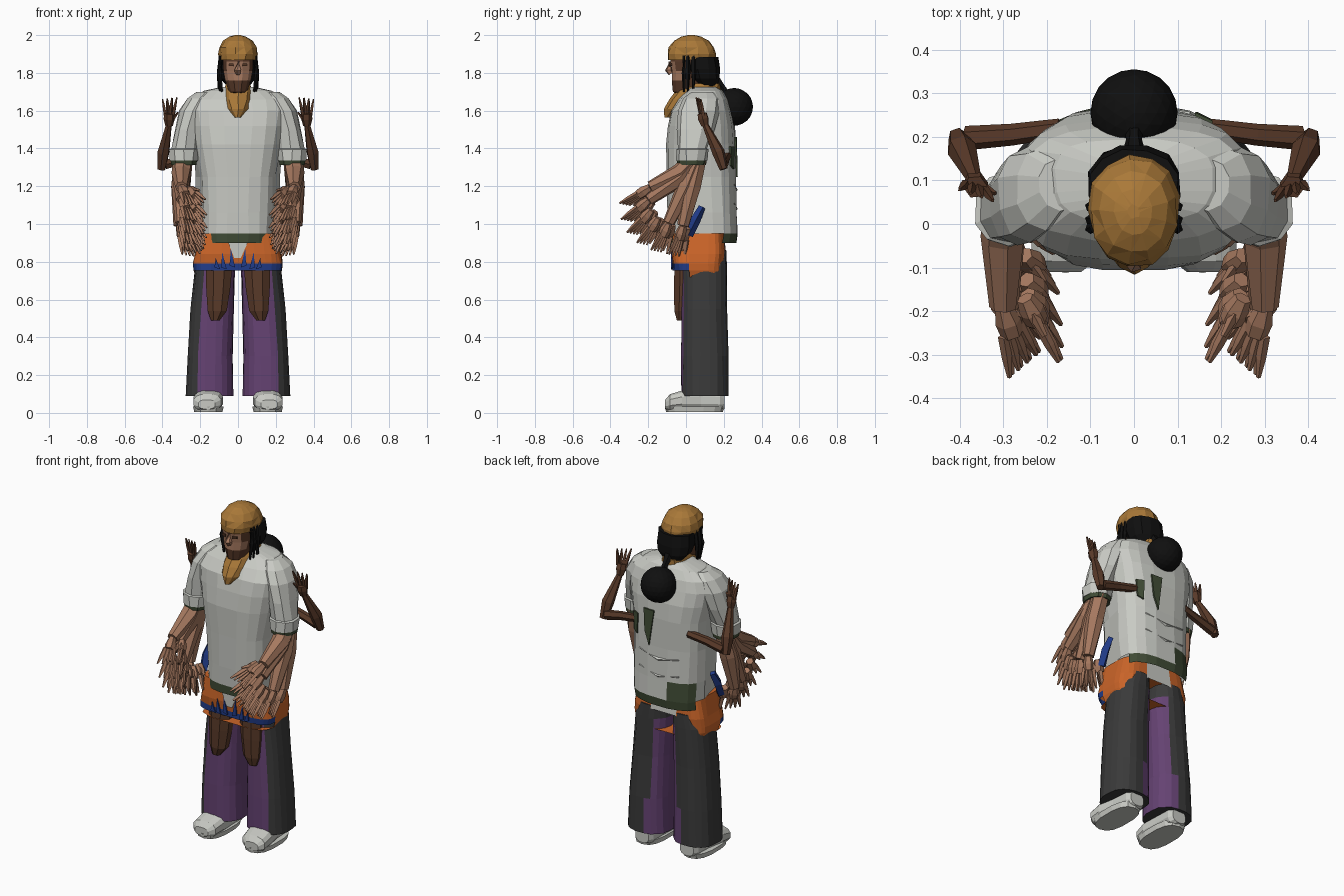
import bpy, bmesh, math, random
from mathutils import Vector

random.seed(4)
if "Cube" in bpy.data.objects:
    bpy.data.objects.remove(bpy.data.objects["Cube"], do_unlink=True)


def material(name, r, g, b):
    m = bpy.data.materials.new(name)
    m.use_nodes = True
    m.diffuse_color = (r, g, b, 1)
    m.node_tree.nodes["Principled BSDF"].inputs["Base Color"].default_value = (r, g, b, 1)
    return m


WHITE = material("pale grey cloth", .58, .59, .55)
GREEN = material("dark green cloth", .05, .07, .035)
ORANGE = material("orange cloth", .60, .13, .022)
BLUE = material("blue trim", .015, .045, .25)
PURPLE = material("purple cloth", .13, .055, .17)
CHARCOAL = material("charcoal cloth", .042, .042, .042)
GOLD = material("gold knit", .40, .19, .04)
BLACK = material("black hair", .005, .005, .005)
TAN = material("tan skin", .38, .19, .115)
BROWN = material("dark brown skin", .10, .042, .022)


def skin(bm, rings):
    """Join rings of points with quads and close both ends."""
    vs = [[bm.verts.new(p) for p in ring] for ring in rings]
    n = len(vs[0])
    for a, b in zip(vs, vs[1:]):
        for i in range(n):
            j = (i + 1) % n
            bm.faces.new((a[i], a[j], b[j], b[i]))
    bm.faces.new(vs[0][::-1])
    bm.faces.new(vs[-1])


def loft(bm, rows, n=14, p=2.0, flip=False, jitter=0.0):
    """Rows are (x, y, z, half width, half depth); flip makes rings upright."""
    rings = []
    for cx, cy, cz, rx, rd in rows:
        ring = []
        for i in range(n):
            a = 2 * math.pi * (i + .5) / n
            c, s = math.cos(a), math.sin(a)
            u = math.copysign(abs(c) ** (2 / p), c) * rx + random.uniform(-jitter, jitter)
            v = math.copysign(abs(s) ** (2 / p), s) * rd + random.uniform(-jitter, jitter)
            ring.append((cx + u, cy, cz + v) if flip else (cx + u, cy + v, cz))
        rings.append(ring)
    skin(bm, rings)


def tube(bm, pts, radii, n=6):
    """Tapered limb through the points."""
    pts = [Vector(p) for p in pts]
    rings = []
    for k, (p, r) in enumerate(zip(pts, radii)):
        q = (pts[min(k + 1, len(pts) - 1)] - pts[max(k - 1, 0)]).to_track_quat('Z', 'Y')
        rings.append([p + q @ Vector((r * math.cos(2 * math.pi * i / n),
                                      r * math.sin(2 * math.pi * i / n), 0)) for i in range(n)])
    skin(bm, rings)


def plate(bm, pts, depth):
    """Thin patch extruded along y."""
    skin(bm, [[(x, y, z) for x, y, z in pts], [(x, y + depth, z) for x, y, z in pts]])


def cut(bm, rule):
    """Remove the faces whose centre meets the rule."""
    gone = [f for f in bm.faces if rule(f.calc_center_median())]
    bmesh.ops.delete(bm, geom=gone, context='FACES')


def hand(bm, wrist, direction, spread, reach, finger=.0105):
    """Palm with four fingers and a thumb."""
    w, d, s = Vector(wrist), Vector(direction).normalized(), Vector(spread).normalized()
    palm = w + d * reach * .45
    tube(bm, [w, w + d * reach * .25, palm], [.02, .03, .027])
    for k in range(-2, 2):
        base = palm + s * (k + .5) * .015
        tip = base + d * reach * .55 + s * (k + .5) * .012
        tube(bm, [base - d * .01, (base + tip) / 2, tip], [finger, finger * .9, finger * .4], 4)
    base = w + d * reach * .2 + s * .018
    tube(bm, [base, base + d * reach * .25 + s * .03], [finger, finger * .5], 4)


def finish(bm, name, mats, rule=None, mirror=False):
    bmesh.ops.recalc_face_normals(bm, faces=bm.faces)
    bm.normal_update()
    if rule:
        for f in bm.faces:
            f.material_index = rule(f.calc_center_median(), f.normal)
    me = bpy.data.meshes.new(name)
    bm.to_mesh(me)
    bm.free()
    for m in mats:
        me.materials.append(m)
    ob = bpy.data.objects.new(name, me)
    bpy.context.collection.objects.link(ob)
    if mirror:
        ob.modifiers.new("other side", 'MIRROR').use_mirror_merge = False


# Shoes with a flat sole
bm = bmesh.new()
loft(bm, [(.165, -.11, .045, .045, .025), (.162, -.085, .055, .075, .045), (.157, -.02, .066, .08, .054),
          (.15, .08, .068, .066, .058), (.148, .18, .065, .062, .055), (.148, .205, .06, .045, .04)],
     12, 2.6, True)
loft(bm, [(.157, .045, .005, .076, .15), (.157, .045, .035, .083, .158)], 14, 2.6)
finish(bm, "shoes", [WHITE], mirror=True)

# Wide trousers: purple inner front, charcoal outer back
bm = bmesh.new()
loft(bm, [(.15, .1, .09, .127, .128), (.148, .1, .3, .12, .125), (.137, .097, .55, .114, .12),
          (.122, .097, .78, .106, .118), (.108, .1, .86, .085, .114)], 20, 2.4, jitter=.003)
finish(bm, "trouser_legs", [CHARCOAL, PURPLE],
       lambda c, n: int(c.z < .8 and (c.x < .13 - .1 * c.z or (n.y < -.3 and c.x < .205 - .04 * c.z))), True)

# Bare thighs showing in front
bm = bmesh.new()
loft(bm, [(.1, -.01, .8, .078, .055), (.105, -.012, .65, .068, .056),
          (.11, -.02, .54, .055, .045), (.12, -.03, .49, .025, .02)], 8)
finish(bm, "thighs", [BROWN], mirror=True)

# Shorts: blue front hem cut higher in front, pale torn seat
bm = bmesh.new()
loft(bm, [(0, .067, .72, .222, .133), (0, .067, .755, .235, .136), (0, .067, .79, .238, .137),
          (0, .067, .84, .23, .144), (0, .067, .95, .208, .136)], 28, 4.5, jitter=.003)
cut(bm, lambda c: (c.z < .755 and c.y < .06) or (c.z < .84 and c.y > .16 and abs(c.x) < .15))
finish(bm, "shorts", [ORANGE, BLUE, WHITE],
       lambda c, n: 1 if c.z < .79 and c.y < .05 else 2 if c.y > .17 and abs(c.x) < .07 else 0)

# Blue tears and side strap
bm = bmesh.new()
for x, z, h in ((.03, .8, .07), (.075, .79, .06), (.11, .79, .03)):
    plate(bm, [(x - .015, -.08, z - .03), (x + .015, -.08, z - .02), (x + .008, -.08, z + h)], .008)
tube(bm, [(.235, .085, 1.09), (.245, .05, 1.02), (.24, .015, .94)], [.019, .027, .023], 4)
finish(bm, "blue_tears", [BLUE], mirror=True)

# Shirt tail below the front hem
bm = bmesh.new()
plate(bm, [(-.055, -.082, .91), (.055, -.082, .91), (.015, -.08, .82), (-.02, -.08, .82)], .008)
finish(bm, "shirt_tail", [WHITE])

# Shirt body, narrower in front at the hem, green band taller on the back right
bm = bmesh.new()
loft(bm, [(0, .088, .9, .215, .18), (0, .088, .95, .218, .184), (0, .085, 1.06, .222, .182),
          (0, .08, 1.25, .228, .185), (0, .08, 1.42, .235, .184), (0, .08, 1.52, .255, .177),
          (0, .08, 1.6, .268, .16), (0, .09, 1.66, .245, .13), (0, .1, 1.705, .18, .095),
          (0, .095, 1.725, .09, .065)], 20, 3, jitter=.004)
for v in bm.verts:
    if v.co.z < 1.3 and v.co.y < .06:
        v.co.x *= .88
cut(bm, lambda c: c.z < .91 or (c.z < .95 and abs(c.x) > .185 and c.y < .19))
finish(bm, "shirt_body", [WHITE, GREEN],
       lambda c, n: int(c.z < .95 or (c.z < 1.06 and c.y > .2 and -.22 < c.x < -.02)))

# Green patches on the back
bm = bmesh.new()
plate(bm, [(.025, .26, 1.46), (.095, .256, 1.46), (.085, .262, 1.33), (.055, .265, 1.25)], .009)
plate(bm, [(.14, .247, 1.41), (.18, .228, 1.41), (.175, .233, 1.31), (.145, .248, 1.29)], .009)
finish(bm, "back_patches", [GREEN])

# Back folds
bm = bmesh.new()
for z in (1.1, 1.2):
    tube(bm, [(-.13, .253, z), (0, .264, z - .02), (.13, .253, z + .01)], [.004, .01, .004], 4)
finish(bm, "back_folds", [WHITE])

# Sleeves and cuffs
bm = bmesh.new()
loft(bm, [(.287, .03, 1.335, .076, .083), (.285, .033, 1.395, .08, .085), (.282, .035, 1.4, .072, .078),
          (.265, .05, 1.5, .07, .098), (.24, .067, 1.6, .072, .112), (.205, .08, 1.665, .068, .095),
          (.17, .09, 1.7, .05, .06)], 10, 2.2, jitter=.004)
finish(bm, "sleeves", [WHITE], mirror=True)
bm = bmesh.new()
loft(bm, [(.287, .03, 1.312, .069, .076), (.287, .03, 1.34, .074, .08)], 10, 2.2)
finish(bm, "sleeve_linings", [GREEN], mirror=True)

# Forearms sweeping down in a fan of hands
bm = bmesh.new()
for k in range(6):
    t = k / 5
    w = Vector((.3, -.19, 1.195)).lerp(Vector((.31, -.015, .99)), t) - Vector((.04, .26, .16)) * t * (1 - t)
    aim = Vector((-.25, -.75, -.5)).lerp(Vector((-.28, -.3, -.95)), t)
    if k in (0, 1, 4, 5):
        tube(bm, [(.29, .06, 1.36), Vector((.3, .055, 1.31)).lerp(w, .35), w], [.052, .052, .032], 7)
    hand(bm, w, aim, (-.6, .5, -.1), .17, .013)
    hand(bm, w + Vector((-.05, .02, -.01)), aim + Vector((-.15, 0, 0)), (-.3, -.6, .5), .155, .013)
finish(bm, "forearms", [TAN], mirror=True)

# Rear arms, bent up at the elbow
bm = bmesh.new()
tube(bm, [(.17, .22, 1.36), (.28, .205, 1.34), (.385, .197, 1.315)], [.022, .025, .028])
tube(bm, [(.405, .2, 1.29), (.395, .172, 1.38), (.365, .1, 1.53)], [.022, .034, .016])
hand(bm, (.365, .1, 1.52), (-.02, -.22, .95), (-.9, -.3, .1), .15)
finish(bm, "rear_arms", [BROWN], mirror=True)

# Head and nose
bm = bmesh.new()
loft(bm, [(0, .06, 1.6, .055, .055), (0, .04, 1.69, .05, .09), (0, .01, 1.7, .05, .082),
          (0, .01, 1.76, .07, .088), (0, .015, 1.81, .08, .092), (0, .015, 1.86, .083, .1),
          (0, .02, 1.92, .08, .1)], 12, 2.3)
tube(bm, [(0, -.085, 1.86), (0, -.092, 1.815), (0, -.08, 1.795)], [.008, .02, .014], 5)
finish(bm, "head", [BROWN, TAN],
       lambda c, n: int(c.y < -.03 and (1.76 < c.z < 1.86) and abs(c.x) < .065))
bm = bmesh.new()
plate(bm, [(.022, -.09, 1.835), (.05, -.082, 1.838), (.048, -.083, 1.85), (.024, -.09, 1.85)], .009)
finish(bm, "eyes", [BROWN], mirror=True)

# Hair, tied tail and round bun
bm = bmesh.new()
loft(bm, [(0, .115, 1.73, .06, .05), (0, .1, 1.77, .095, .082), (0, .092, 1.82, .108, .09),
          (0, .085, 1.885, .103, .088)], 12, 2.2, jitter=.004)
tube(bm, [(0, .15, 1.77), (0, .195, 1.72), (0, .23, 1.66)], [.03, .018, .025])
finish(bm, "hair", [BLACK])
bm = bmesh.new()
for x, y, z in ((.085, -.01, 1.7), (.092, .01, 1.63), (.1, .04, 1.67)):
    tube(bm, [(.09, y, 1.89), (.1, y, 1.8), (x, y, z)], [.012, .013, .006], 5)
finish(bm, "braids", [BLACK], mirror=True)
bm = bmesh.new()
bmesh.ops.create_icosphere(bm, subdivisions=3, radius=.1)
bmesh.ops.translate(bm, verts=bm.verts, vec=(0, .255, 1.62))
finish(bm, "bun", [BLACK])

# Neck scarf
bm = bmesh.new()
loft(bm, [(0, -.09, 1.565, .015, .024), (0, -.05, 1.61, .056, .064), (0, .03, 1.66, .085, .12),
          (0, .065, 1.7, .08, .122), (0, .09, 1.745, .065, .1)], 10, 2, jitter=.003)
finish(bm, "scarf", [GOLD])

# Knitted cap
bm = bmesh.new()
loft(bm, [(0, .03, 1.868, .098, .126), (0, .03, 1.9, .105, .13), (0, .03, 1.935, .1, .12),
          (0, .03, 1.97, .078, .093), (0, .028, 1.992, .045, .052), (0, .028, 2.0, .012, .015)],
     13, 2.1, jitter=.004)
bmesh.ops.triangulate(bm, faces=bm.faces)
finish(bm, "cap", [GOLD])
